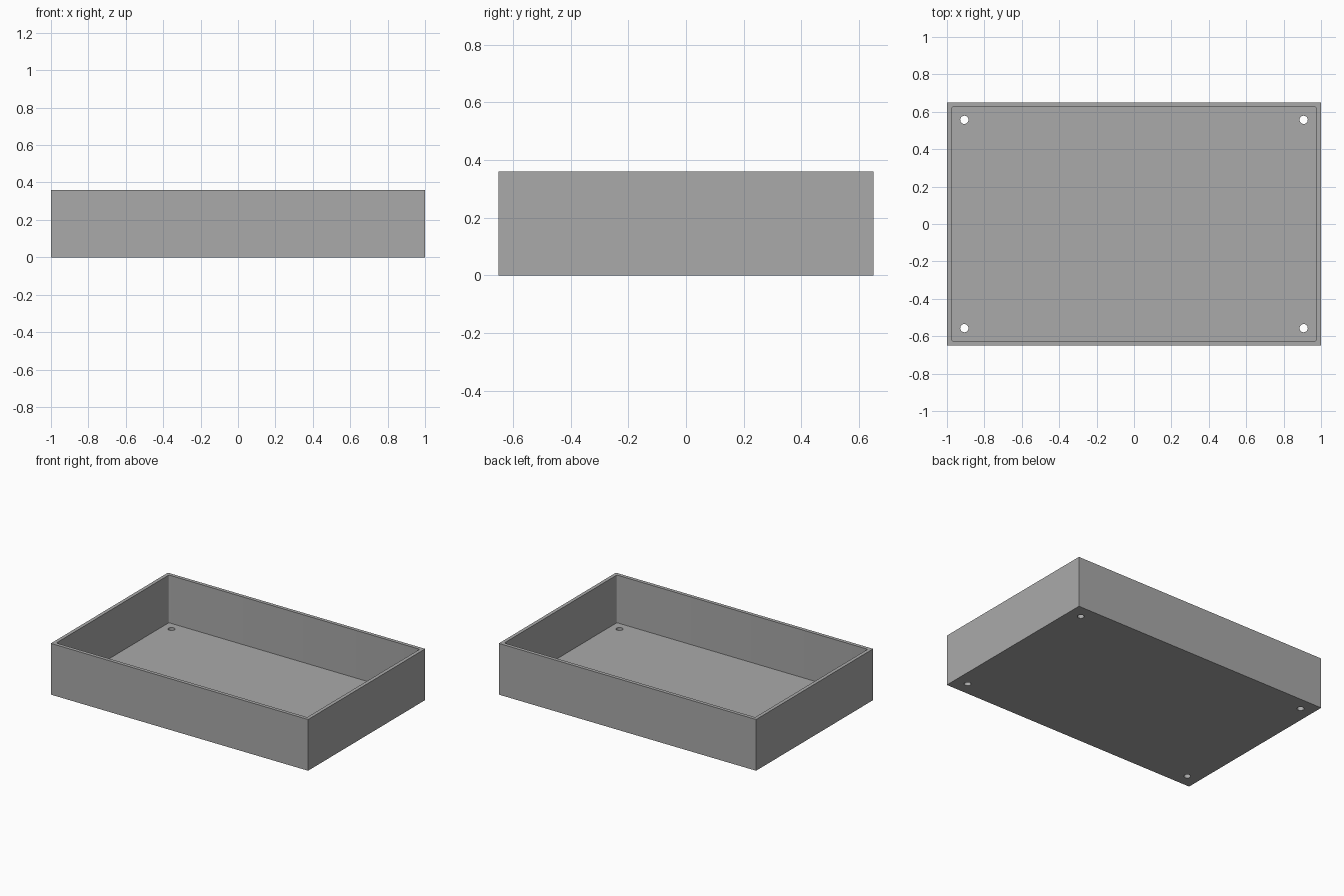
import bpy
import bmesh
from mathutils import Matrix, Vector

LENGTH, WIDTH, HEIGHT = 2.0, 1.3, 0.36
WALL = 0.025
FLOOR = 0.025
HOLE_X, HOLE_Y, HOLE_R = 0.907, 0.557, 0.022

if "Cube" in bpy.data.objects:
    bpy.data.objects.remove(bpy.data.objects["Cube"], do_unlink=True)


def make_material(name, rgb):
    mat = bpy.data.materials.new(name)
    mat.use_nodes = True
    mat.diffuse_color = (*rgb, 1)
    mat.node_tree.nodes["Principled BSDF"].inputs["Base Color"].default_value = (*rgb, 1)
    return mat


def make_object(name, bm, mat):
    mesh = bpy.data.meshes.new(name)
    bm.to_mesh(mesh)
    bm.free()
    mesh.materials.append(mat)
    obj = bpy.data.objects.new(name, mesh)
    bpy.context.collection.objects.link(obj)
    return obj


def box(size, bottom, corner=0):
    """Box standing on height bottom, with optional rounded upright edges."""
    bm = bmesh.new()
    place = Matrix.Translation((0, 0, bottom + size[2] / 2)) @ Matrix.Diagonal((*size, 1))
    bmesh.ops.create_cube(bm, size=1, matrix=place)
    if corner:
        upright = [e for e in bm.edges
                   if abs((e.verts[0].co - e.verts[1].co).normalized().z) > 0.9]
        bmesh.ops.bevel(bm, geom=upright, offset=corner, segments=4,
                        profile=0.5, affect='EDGES')
    return bm


grey = make_material("plain grey", (0.4, 0.4, 0.4))

# Outer block of the tray
tray = make_object("tray", box((LENGTH, WIDTH, HEIGHT), 0), grey)

# Cutter for the open inside
inside = box((LENGTH - 2 * WALL, WIDTH - 2 * WALL, HEIGHT), FLOOR, 0.008)
cutters = [make_object("inside_cutter", inside, grey)]

# Cutter for the four round holes in the floor
holes = bmesh.new()
for sx in (-1, 1):
    for sy in (-1, 1):
        bmesh.ops.create_cone(holes, cap_ends=True, segments=32,
                              radius1=HOLE_R, radius2=HOLE_R, depth=4 * FLOOR,
                              matrix=Matrix.Translation((sx * HOLE_X, sy * HOLE_Y, 0)))
cutters.append(make_object("hole_cutter", holes, grey))

# Cut the tray, then drop the cutters
bpy.context.view_layer.objects.active = tray
for cutter in cutters:
    cutter.hide_render = True
    mod = tray.modifiers.new(cutter.name, 'BOOLEAN')
    mod.operation = 'DIFFERENCE'
    mod.solver = 'EXACT'
    mod.object = cutter
    bpy.ops.object.modifier_apply(modifier=mod.name)
    bpy.data.objects.remove(cutter, do_unlink=True)

# Smooth the hole walls and rounded corners, keep the box edges sharp
bpy.ops.object.select_all(action='DESELECT')
tray.select_set(True)
bpy.ops.object.shade_smooth_by_angle(angle=0.6)
